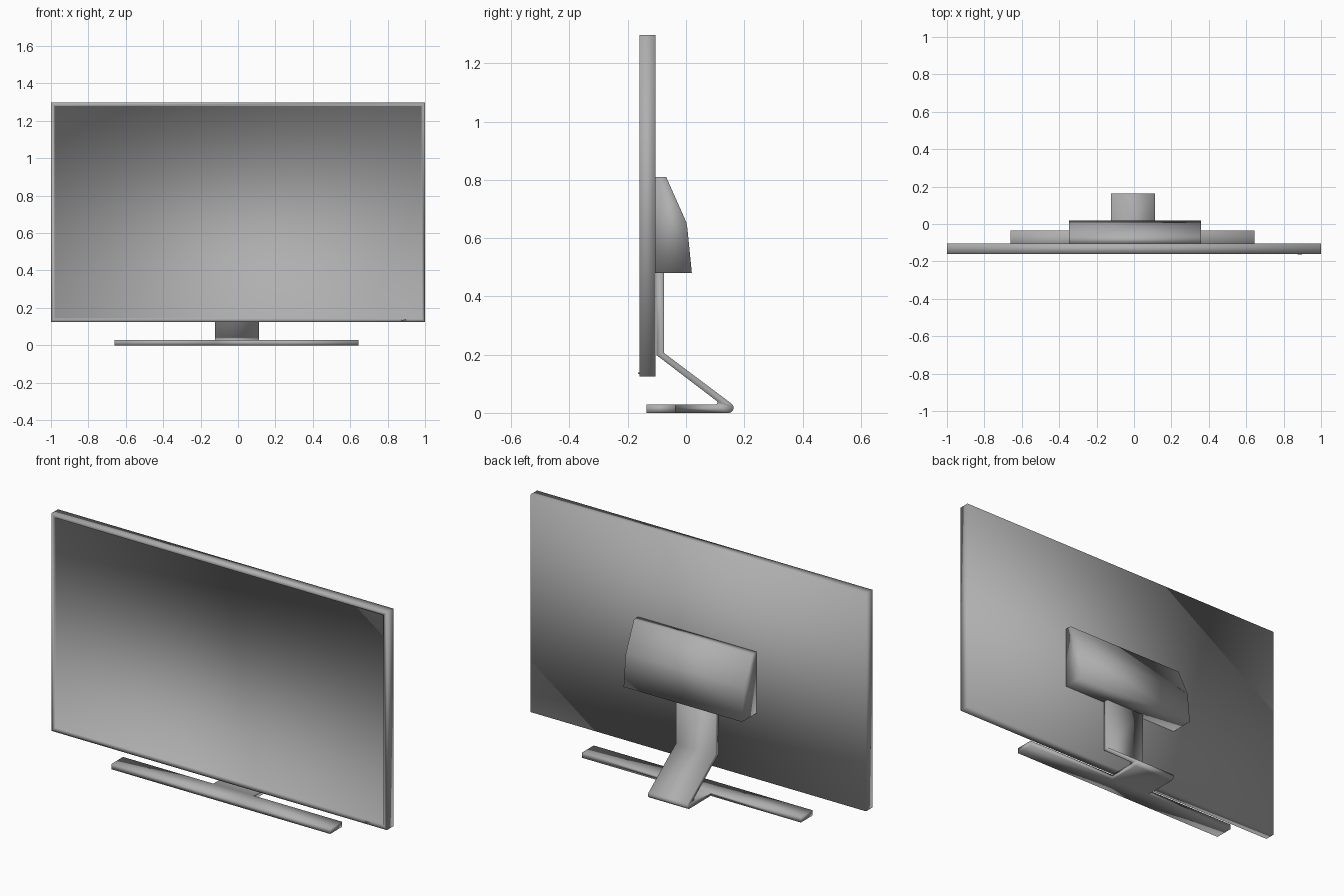
import bpy, bmesh, math
from mathutils import Vector

if "Cube" in bpy.data.objects:
    bpy.data.objects.remove(bpy.data.objects["Cube"])

grey = bpy.data.materials.new("dark_grey")
grey.diffuse_color = (0.43, 0.43, 0.43, 1)
grey.use_nodes = True
grey.node_tree.nodes["Principled BSDF"].inputs["Base Color"].default_value = grey.diffuse_color


def finish(bm, name):
    """Turn a bmesh into a fully smooth-shaded object."""
    bmesh.ops.recalc_face_normals(bm, faces=bm.faces[:])
    for face in bm.faces:
        face.smooth = True
    mesh = bpy.data.meshes.new(name)
    bm.to_mesh(mesh)
    bm.free()
    mesh.materials.append(grey)
    ob = bpy.data.objects.new(name, mesh)
    bpy.context.collection.objects.link(ob)
    return ob


def extrude(bm, face, dx):
    new = bmesh.ops.extrude_face_region(bm, geom=[face])['geom']
    bmesh.ops.translate(bm, vec=(dx, 0, 0),
                        verts=[v for v in new if isinstance(v, bmesh.types.BMVert)])


def prism(profile, x0, x1):
    """Extrude a (y, z) side profile from x0 to x1."""
    bm = bmesh.new()
    face = bm.faces.new([bm.verts.new((x0, y, z)) for y, z in profile])
    extrude(bm, face, x1 - x0)
    bmesh.ops.recalc_face_normals(bm, faces=bm.faces[:])
    return bm


def rect(y0, y1, z0, z1):
    return [(y0, z0), (y1, z0), (y1, z1), (y0, z1)]


def arc(cy, cz, r, a0, a1, n):
    angles = [math.radians(a0 + (a1 - a0) * i / n) for i in range(n + 1)]
    return [(cy + r * math.cos(a), cz + r * math.sin(a)) for a in angles]


# Display panel with a thin bezel and a recessed screen
bm = prism(rect(-0.16, -0.105, 0.125, 1.298), -1.0, 1.0)
front = min(bm.faces, key=lambda f: f.calc_center_median().y)
bmesh.ops.inset_region(bm, faces=[front], thickness=0.027)
bmesh.ops.inset_region(bm, faces=[front], thickness=0.001)
bmesh.ops.translate(bm, verts=front.verts[:], vec=(0, 0.007, 0))
finish(bm, "display_panel")

# Power light on the lower bezel
finish(prism(rect(-0.164, -0.158, 0.133, 0.139), 0.873, 0.897), "power_light")

# Wedge-shaped rear housing
housing = [(-0.106, 0.48), (0.02, 0.48), (0.005, 0.632), (0.001, 0.655),
           (-0.068, 0.81), (-0.106, 0.81)]
finish(prism(housing, -0.348, 0.358), "rear_housing")

# Bent stand: upright neck, sloping leg, rounded heel and flat foot
stand = ([(-0.075, 0.50), (-0.075, 0.205)]
         + arc(0.146, 0.0175, 0.0175, 53, -90, 8)
         + [(-0.036, 0.0), (-0.136, 0.0), (-0.136, 0.028), (-0.036, 0.028), (0.095, 0.028)]
         + arc(0.1, 0.0355, 0.0075, -70, 53, 5)
         + [(-0.102, 0.199), (-0.102, 0.50)])
bm = prism(stand, -0.122, 0.112)


def vert_at(x, yz):
    return min(bm.verts, key=lambda v: (v.co - Vector((x, *yz))).length)


# Split the sides at each bend, then pull the front part out into the foot bar
for x, end in ((-0.122, -0.66), (0.112, 0.645)):
    for a, b in ((1, 22), (2, 21), (10, 15), (11, 14)):
        bmesh.ops.connect_verts(bm, verts=[vert_at(x, stand[a]), vert_at(x, stand[b])])
    side = Vector((x, -0.086, 0.014))
    foot = min(bm.faces, key=lambda f: (f.calc_center_median() - side).length)
    extrude(bm, foot, end - x)
finish(bm, "stand")
